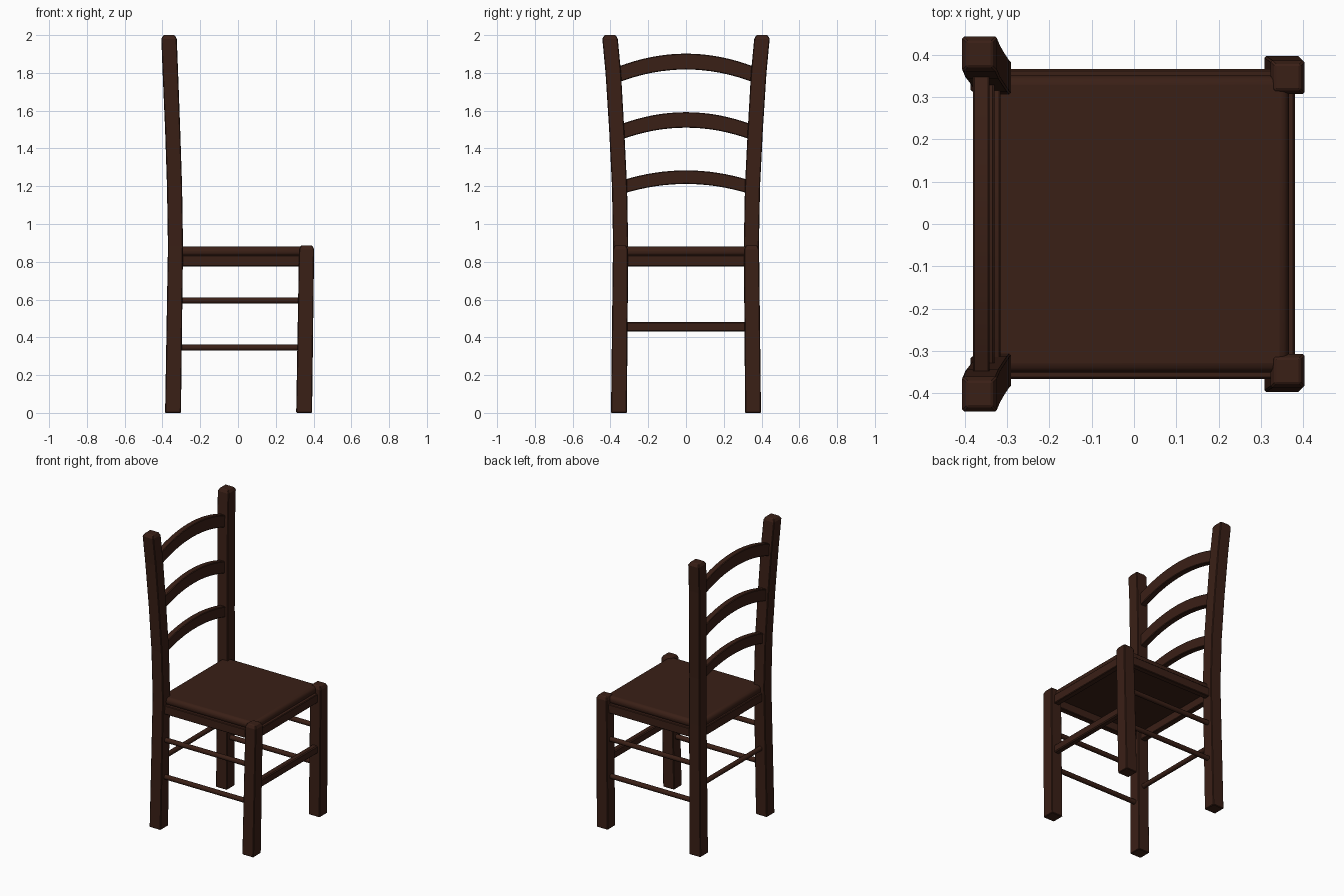
import bpy, bmesh, math
from mathutils import Vector

if "Cube" in bpy.data.objects:
    bpy.data.objects.remove(bpy.data.objects["Cube"])

wood = bpy.data.materials.new("dark_wood")
wood.diffuse_color = (0.042, 0.014, 0.008, 1)
wood.use_nodes = True
wood.node_tree.nodes["Principled BSDF"].inputs["Base Color"].default_value = wood.diffuse_color


def make(name, bm, bevel=0.0, segs=1, smooth=False):
    bmesh.ops.recalc_face_normals(bm, faces=bm.faces)
    me = bpy.data.meshes.new(name)
    bm.to_mesh(me)
    bm.free()
    ob = bpy.data.objects.new(name, me)
    bpy.context.collection.objects.link(ob)
    me.materials.append(wood)
    if bevel:
        mod = ob.modifiers.new("bevel", 'BEVEL')
        mod.width, mod.segments = bevel, segs
        mod.limit_method, mod.angle_limit = 'ANGLE', math.radians(40)
    if smooth:
        bpy.ops.object.select_all(action='DESELECT')
        ob.select_set(True)
        bpy.context.view_layer.objects.active = ob
        bpy.ops.object.shade_smooth_by_angle(angle=math.radians(35))
    return ob


def loft(name, rings, **kw):
    bm = bmesh.new()
    loops = [[bm.verts.new(p) for p in r] for r in rings]
    n = len(loops[0])
    for a, b in zip(loops, loops[1:]):
        for i in range(n):
            bm.faces.new((a[i], a[(i + 1) % n], b[(i + 1) % n], b[i]))
    bm.faces.new(loops[0][::-1])
    bm.faces.new(loops[-1])
    return make(name, bm, **kw)


def box(name, lo, hi, **kw):
    rings = [[(lo[0], lo[1], z), (hi[0], lo[1], z), (hi[0], hi[1], z), (lo[0], hi[1], z)]
             for z in (lo[2], hi[2])]
    return loft(name, rings, **kw)


def post(name, stations, side):
    # stations: (x, y, z, half width)
    rings = [[(x + i * h, side * (y + j * h), z)
              for i, j in ((-1, -1), (1, -1), (1, 1), (-1, 1))] for x, y, z, h in stations]
    return loft(name, rings, bevel=0.004)


def rod(name, a, b, r):
    a, b = Vector(a), Vector(b)
    q = (b - a).to_track_quat('Z', 'Y')
    rings = [[p + q @ Vector((r * math.cos(t * math.tau / 12), r * math.sin(t * math.tau / 12), 0))
              for t in range(12)] for p in (a, b)]
    return loft(name, rings, smooth=True)


back = [(-.344, .355, 0, .042), (-.331, .346, .88, .040), (-.336, .352, 1.2, .040),
        (-.346, .367, 1.5, .040), (-.358, .385, 1.8, .041), (-.365, .402, 1.98, .041),
        (-.365, .402, 2.0, .030)]
front = [(.350, .355, 0, .042), (.363, .347, .865, .040), (.363, .347, .887, .030)]

# Legs, side rails and side rungs, mirrored left to right
for s, tag in ((1, "left"), (-1, "right")):
    post("back_post_" + tag, back, s)
    post("front_leg_" + tag, front, s)
    y = s * .346
    box("side_rail_" + tag, (-.33, y - .02, .775), (.36, y + .02, .835), bevel=.004)
    for z, level in ((.595, "upper"), (.345, "lower")):
        rod(f"side_rung_{level}_{tag}", (-.335, s * .35, z), (.355, s * .35, z), .016)

# Front and back seat rails, front stretcher, back rung
box("front_rail", (.34, -.345, .775), (.38, .345, .835), bevel=.004)
box("back_rail", (-.353, -.345, .775), (-.313, .345, .835), bevel=.004)
box("front_stretcher", (.337, -.35, .43), (.377, .35, .482), bevel=.006)
rod("back_rung", (-.338, -.35, .455), (-.338, .35, .455), .016)

# Seat board with rounded edge
box("seat", (-.345, -.351, .828), (.366, .351, .880), bevel=.022, segs=3, smooth=True)

# Arched back slats: centre x, end y, end bottom z, height, arch rise
for k, (x, w, z0, h, rise) in enumerate(((-.335, .315, 1.166, .072, .046),
                                         (-.350, .329, 1.452, .082, .058),
                                         (-.361, .346, 1.754, .084, .064))):
    rings = []
    for i in range(17):
        y = (w + .02) * (i / 8 - 1)
        z = z0 + rise * (1 - (y / w) ** 2)
        rings.append([(x - .02, y, z), (x + .02, y, z), (x + .02, y, z + h), (x - .02, y, z + h)])
    loft(f"back_slat_{k + 1}", rings, bevel=.004, smooth=True)
